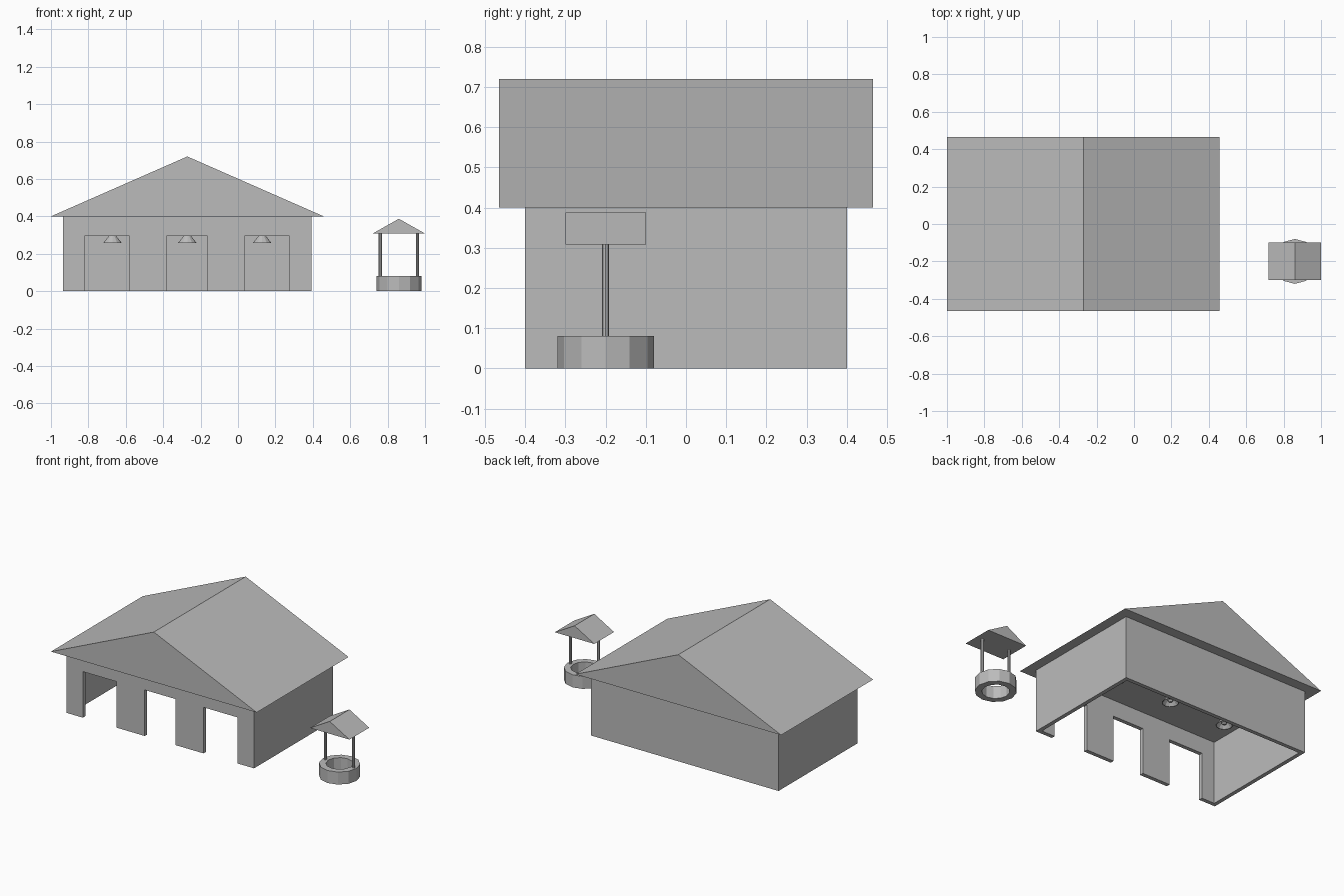
import bpy, bmesh, math

if "Cube" in bpy.data.objects:
    bpy.data.objects.remove(bpy.data.objects["Cube"])

stone = bpy.data.materials.new("plain_grey")
stone.diffuse_color = (0.5, 0.5, 0.5, 1)
stone.use_nodes = True
stone.node_tree.nodes["Principled BSDF"].inputs["Base Color"].default_value = stone.diffuse_color

HX = -0.271          # house centre x
WX, WY = 0.665, 0.4  # wall half sizes
WH, T = 0.4, 0.025   # wall height and thickness
CX, CY = 0.86, -0.2  # well centre


def finish(name, bm):
    bmesh.ops.recalc_face_normals(bm, faces=bm.faces)
    me = bpy.data.meshes.new(name)
    bm.to_mesh(me)
    bm.free()
    me.materials.append(stone)
    ob = bpy.data.objects.new(name, me)
    bpy.context.collection.objects.link(ob)
    return ob


def prism(name, profile, y0, y1):
    """Extrude an (x, z) outline from y0 to y1."""
    bm = bmesh.new()
    face = bm.faces.new([bm.verts.new((x, y0, z)) for x, z in profile])
    ext = bmesh.ops.extrude_face_region(bm, geom=[face])
    verts = [g for g in ext["geom"] if isinstance(g, bmesh.types.BMVert)]
    bmesh.ops.translate(bm, verts=verts, vec=(0, y1 - y0, 0))
    return finish(name, bm)


def box(name, x0, x1, y0, y1, z0, z1):
    return prism(name, [(x0, z0), (x1, z0), (x1, z1), (x0, z1)], y0, y1)


def lathe(name, profile, centre, sides, closed=False):
    """Spin an (r, z) outline around a vertical axis."""
    bm = bmesh.new()
    rings = []
    for r, z in profile:
        rings.append([bm.verts.new((centre[0] + r * math.cos(2 * math.pi * i / sides),
                                    centre[1] + r * math.sin(2 * math.pi * i / sides), z))
                      for i in range(sides)])
    pairs = list(zip(rings, rings[1:]))
    if closed:
        pairs.append((rings[-1], rings[0]))
    else:
        bm.faces.new(rings[0])
        bm.faces.new(rings[-1])
    for a, b in pairs:
        for i in range(sides):
            j = (i + 1) % sides
            bm.faces.new((a[i], a[j], b[j], b[i]))
    return finish(name, bm)


def gable(name, cx, half, y0, y1, z0, z1):
    return prism(name, [(cx - half, z0), (cx + half, z0), (cx, z1)], y0, y1)


# front wall with three open doorways
outline = [(HX - WX, WH), (HX - WX, 0)]
for a, b in ((-0.82, -0.58), (-0.381, -0.163), (0.035, 0.275)):
    outline += [(a, 0), (a, 0.295), (b, 0.295), (b, 0)]
outline += [(HX + WX, 0), (HX + WX, WH)]
prism("front_wall", outline, -WY, -WY + T)

# back and side walls
box("back_wall", HX - WX, HX + WX, WY - T, WY, 0, WH)
box("left_wall", HX - WX, HX - WX + T, -WY + T, WY - T, 0, WH)
box("right_wall", HX + WX - T, HX + WX, -WY + T, WY - T, 0, WH)

# house roof
gable("house_roof", HX, 0.729, -0.465, 0.465, WH, 0.72)

# hanging lamps: hollow shade, bulb and cord
for i in (-1, 0, 1):
    c = (HX + 0.4 * i, 0)
    lathe("lamp_shade", [(0.05, 0.257), (0.012, 0.305), (0.008, 0.303), (0.046, 0.257)],
          c, 12, closed=True)
    lathe("lamp_bulb", [(0.008, 0.262), (0.016, 0.27), (0.016, 0.28), (0.008, 0.3)], c, 8)
    lathe("lamp_cord", [(0.008, 0.3), (0.008, WH)], c, 8)

# well: ring, posts and small roof
lathe("well_ring", [(0.12, 0), (0.12, 0.08), (0.08, 0.08), (0.08, 0)], (CX, CY), 12, closed=True)
for s in (-1, 1):
    lathe("well_post", [(0.009, 0.08), (0.009, 0.31)], (CX + 0.1 * s, CY), 8)
gable("well_roof", CX, 0.14, CY - 0.1, CY + 0.1, 0.308, 0.387)
